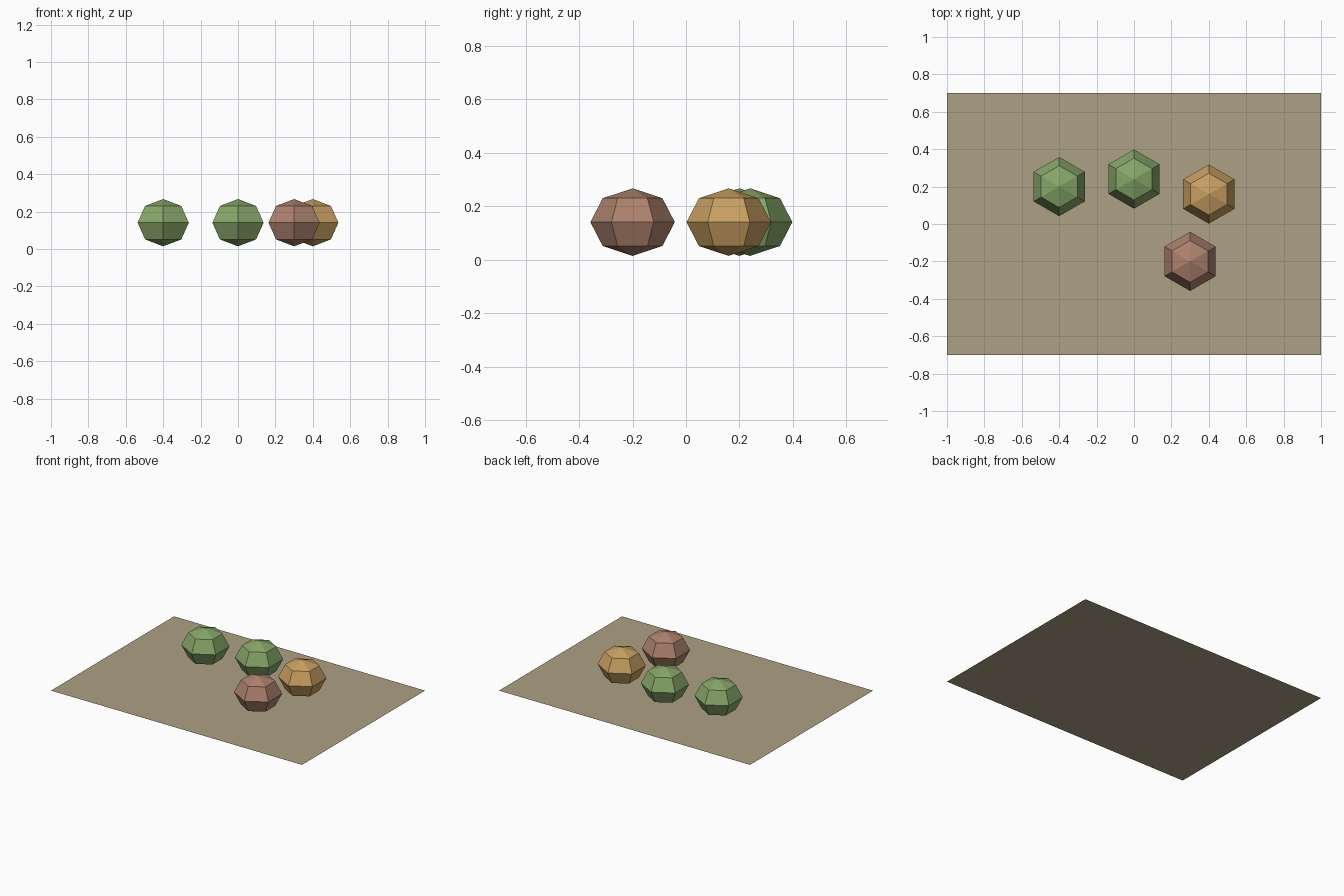
import bpy, bmesh, math
from mathutils import Vector

if "Cube" in bpy.data.objects:
    bpy.data.objects.remove(bpy.data.objects["Cube"])


def material(name, rgb):
    m = bpy.data.materials.new(name)
    m.diffuse_color = (*rgb, 1)
    m.use_nodes = True
    m.node_tree.nodes["Principled BSDF"].inputs["Base Color"].default_value = m.diffuse_color
    return m


def add_object(name, bm, mat, loc=(0, 0, 0)):
    me = bpy.data.meshes.new(name)
    bm.to_mesh(me)
    bm.free()
    me.materials.append(mat)
    ob = bpy.data.objects.new(name, me)
    ob.location = loc
    bpy.context.collection.objects.link(ob)
    return ob


# Flat ground sheet, 2 x 1.4
bm = bmesh.new()
bm.faces.new([bm.verts.new((x, y, 0)) for x, y in
              ((-1, -0.7), (1, -0.7), (1, 0.7), (-1, 0.7))])
add_object("ground_sheet", bm, material("sand", (0.42, 0.35, 0.23)))


# Six-sided, four-band squashed ball: half-circle profile spun around z
def squashed_ball(name, loc, mat, radius=0.158, squash=0.8):
    bm = bmesh.new()
    pts = [bm.verts.new((0, radius * math.sin(a), radius * squash * math.cos(a)))
           for a in (i * math.pi / 4 for i in range(5))]
    edges = [bm.edges.new(p) for p in zip(pts, pts[1:])]
    bmesh.ops.spin(bm, geom=pts + edges, cent=Vector(), axis=(0, 0, 1),
                   angle=2 * math.pi, steps=6)
    bmesh.ops.remove_doubles(bm, verts=bm.verts[:], dist=0.001)
    bmesh.ops.recalc_face_normals(bm, faces=bm.faces[:])
    return add_object(name, bm, mat, loc)


green = material("green", (0.24, 0.38, 0.14))
ochre = material("ochre", (0.58, 0.35, 0.12))
clay = material("clay", (0.41, 0.22, 0.15))

# Balls hovering just above the sheet
for name, x, y, mat in (("left_bush", -0.4, 0.2, green),
                        ("middle_bush", 0, 0.24, green),
                        ("right_bush", 0.4, 0.16, ochre),
                        ("front_bush", 0.3, -0.2, clay)):
    squashed_ball(name, (x, y, 0.141), mat)
